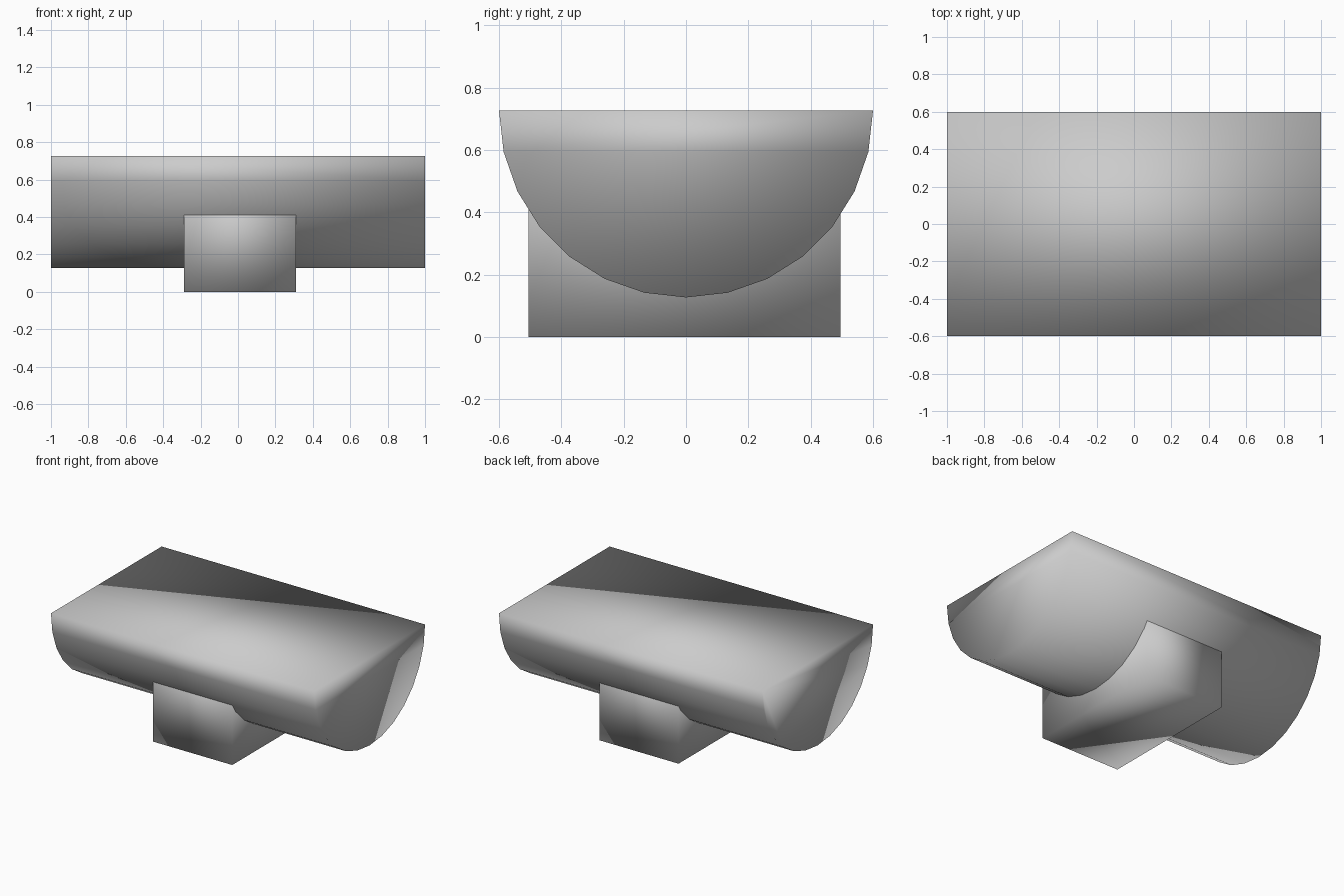
import bpy, bmesh, math

if "Cube" in bpy.data.objects:
    bpy.data.objects.remove(bpy.data.objects["Cube"])

grey = bpy.data.materials.new("light grey")
grey.diffuse_color = (0.6, 0.6, 0.6, 1)
grey.use_nodes = True
grey.node_tree.nodes["Principled BSDF"].inputs["Base Color"].default_value = grey.diffuse_color


def finish(name, bm):
    bmesh.ops.recalc_face_normals(bm, faces=bm.faces)
    for face in bm.faces:
        face.smooth = True
    mesh = bpy.data.meshes.new(name)
    bm.to_mesh(mesh)
    bm.free()
    mesh.materials.append(grey)
    obj = bpy.data.objects.new(name, mesh)
    bpy.context.collection.objects.link(obj)
    return obj


# Half-round body: 14-sided arc under a flat top, extruded along x
R, TOP, SIDES = 0.6, 0.727, 14
bm = bmesh.new()
arc = []
for i in range(SIDES + 1):
    a = math.pi * i / SIDES
    arc.append(bm.verts.new((-1, -R * math.cos(a), TOP - R * math.sin(a))))
end = bm.faces.new(arc)
ext = bmesh.ops.extrude_face_region(bm, geom=[end], use_keep_orig=True)
moved = [v for v in ext["geom"] if isinstance(v, bmesh.types.BMVert)]
bmesh.ops.translate(bm, verts=moved, vec=(2, 0, 0))
finish("half_round_body", bm)

# Block foot, rising into the body
bm = bmesh.new()
bmesh.ops.create_cube(bm, size=1)
bmesh.ops.scale(bm, verts=bm.verts, vec=(0.6, 1.0, 0.6))
bmesh.ops.translate(bm, verts=bm.verts, vec=(0.01, -0.005, 0.3))
finish("block_foot", bm)
